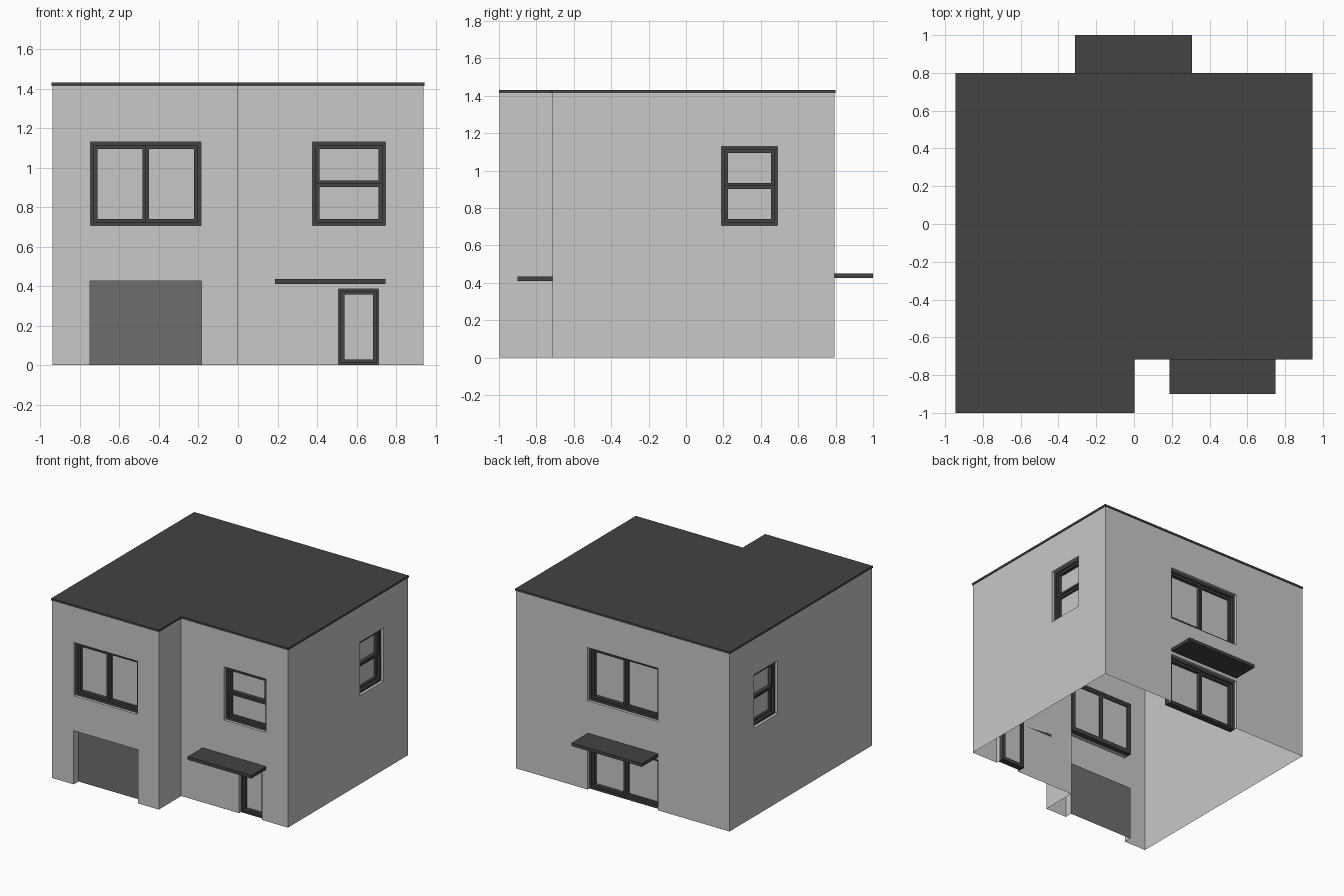
import bpy, bmesh
from mathutils import Vector

if "Cube" in bpy.data.objects:
    bpy.data.objects.remove(bpy.data.objects["Cube"])


def material(name, v):
    m = bpy.data.materials.new(name)
    m.diffuse_color = (v, v, v, 1)
    m.use_nodes = True
    m.node_tree.nodes["Principled BSDF"].inputs["Base Color"].default_value = m.diffuse_color
    return m


WALL = material("wall_grey", 0.58)
GLASS = material("glass_grey", 0.575)
DARK = material("dark_trim", 0.056)
GARAGE = material("garage_grey", 0.156)


def finish(bm, name, mat):
    bmesh.ops.remove_doubles(bm, verts=bm.verts, dist=1e-5)
    me = bpy.data.meshes.new(name)
    bm.to_mesh(me)
    bm.free()
    me.materials.append(mat)
    ob = bpy.data.objects.new(name, me)
    bpy.context.collection.objects.link(ob)
    return ob


def prism(bm, pts, z0, z1):
    """Upright prism over a counterclockwise outline."""
    base = bm.faces.new([bm.verts.new((x, y, z0)) for x, y in pts])
    new = bmesh.ops.extrude_face_region(bm, geom=[base])["geom"]
    bmesh.ops.translate(bm, vec=(0, 0, z1 - z0),
                        verts=[g for g in new if isinstance(g, bmesh.types.BMVert)])
    bmesh.ops.recalc_face_normals(bm, faces=bm.faces)


class Wall:
    """Flat wall: u runs along it, d is the depth inward."""
    def __init__(self, a, b):
        self.a = Vector((*a, 0))
        along = Vector((*b, 0)) - self.a
        self.length = along.length
        self.u = along.normalized()
        self.inward = Vector((-self.u.y, self.u.x, 0))

    def at(self, u, z, d=0):
        return self.a + self.u * u + self.inward * d + Vector((0, 0, z))

    def face(self, bm, pts):
        return bm.faces.new([bm.verts.new(self.at(*p)) for p in pts])

    def panel(self, bm, u0, u1, z0, z1, d=0):
        self.face(bm, [(u0, z0, d), (u1, z0, d), (u1, z1, d), (u0, z1, d)])

    def ring(self, bm, u0, u1, z0, z1, w, d0, d1):
        """Closed rectangular frame of width w."""
        def corners(o, d):
            return [bm.verts.new(self.at(u, z, d)) for u, z in (
                (u0 + o, z0 + o), (u1 - o, z0 + o), (u1 - o, z1 - o), (u0 + o, z1 - o))]
        loops = [corners(0, d0), corners(w, d0), corners(w, d1), corners(0, d1)]
        for k in range(4):
            p, q = loops[k], loops[(k + 1) % 4]
            for i in range(4):
                j = (i + 1) % 4
                bm.faces.new((p[i], p[j], q[j], q[i]))


# L-shaped footprint and the openings of each wall: name, kind, u0, u1, z0, z1
plan = [(-.94, -.996), (0, -.996), (0, -.714), (.94, -.714), (.94, .795), (-.94, .795)]
LO, HI, TOP = .706, 1.13, 1.414
openings = [
    [("front_left_window", "side", .193, .753, LO, HI),
     ("garage_door", "garage", .19, .755, 0, .427)],
    [],
    [("front_right_window", "stack", .378, .747, LO, HI),
     ("front_door", "single", .51, .712, 0, .386)],
    [("right_window", "stack", .903, 1.203, LO, HI)],
    [("back_window", "side", .63, 1.25, LO, HI),
     ("patio_door", "side", .63, 1.25, 0, .40)],
    [("left_window", "stack", .306, .606, LO, HI)],
]

REVEAL = .03
walls_bm = bmesh.new()
for i, holes in enumerate(openings):
    w = Wall(plan[i], plan[(i + 1) % len(plan)])
    us = sorted({0, w.length, *[h[k] for h in holes for k in (2, 3)]})
    zs = sorted({0, TOP, *[h[k] for h in holes for k in (4, 5)]})
    # wall sheet with openings left out
    for ua, ub in zip(us, us[1:]):
        for za, zb in zip(zs, zs[1:]):
            cu, cz = (ua + ub) / 2, (za + zb) / 2
            if not any(h[2] < cu < h[3] and h[4] < cz < h[5] for h in holes):
                w.panel(walls_bm, ua, ub, za, zb)
    for name, kind, u0, u1, z0, z1 in holes:
        # reveal around the opening
        r = .06 if kind == "garage" else REVEAL
        c = [(u0, z0), (u0, z1), (u1, z1), (u1, z0)]
        for k in range(4 if z0 > 0 else 3):
            p, q = c[k], c[(k + 1) % 4]
            w.face(walls_bm, [(*p, 0), (*q, 0), (*q, r), (*p, r)])
        if kind == "garage":
            bm = bmesh.new()
            w.panel(bm, u0, u1, z0, z1, r)
            finish(bm, name, GARAGE)
            continue
        # outer frame, then sashes
        bm = bmesh.new()
        f = .018 if kind != "single" else .012
        w.ring(bm, u0, u1, z0, z1, f, .022, .07)
        a, b, lo, hi = u0 + f, u1 - f, z0 + f, z1 - f
        um, zm = (a + b) / 2, (lo + hi) / 2
        sashes = {"single": [(a, b, lo, hi)],
                  "side": [(a, um, lo, hi), (um, b, lo, hi)],
                  "stack": [(a, b, zm, hi), (a, b, lo, zm)]}[kind]
        for n, s in enumerate(sashes):
            w.ring(bm, *s, .017, .032 + .01 * n, .068)
        finish(bm, name + "_frame", DARK)
        # glass sheet
        bm = bmesh.new()
        w.panel(bm, a, b, lo, hi, .06)
        finish(bm, name + "_glass", GLASS)
finish(walls_bm, "walls", WALL)

# flat roof slab
bm = bmesh.new()
prism(bm, [(-.945, -1), (.003, -1), (.003, -.718), (.945, -.718), (.945, .799), (-.945, .799)],
      TOP, 1.43)
finish(bm, "roof", DARK)

# canopies over the doors
for name, x0, x1, y0, y1, z0, z1 in (
        ("front_canopy", .187, .748, -.9, -.714, .41, .435),
        ("back_canopy", -.312, .308, .795, 1.0, .425, .45)):
    bm = bmesh.new()
    prism(bm, [(x0, y0), (x1, y0), (x1, y1), (x0, y1)], z0, z1)
    finish(bm, name, DARK)
